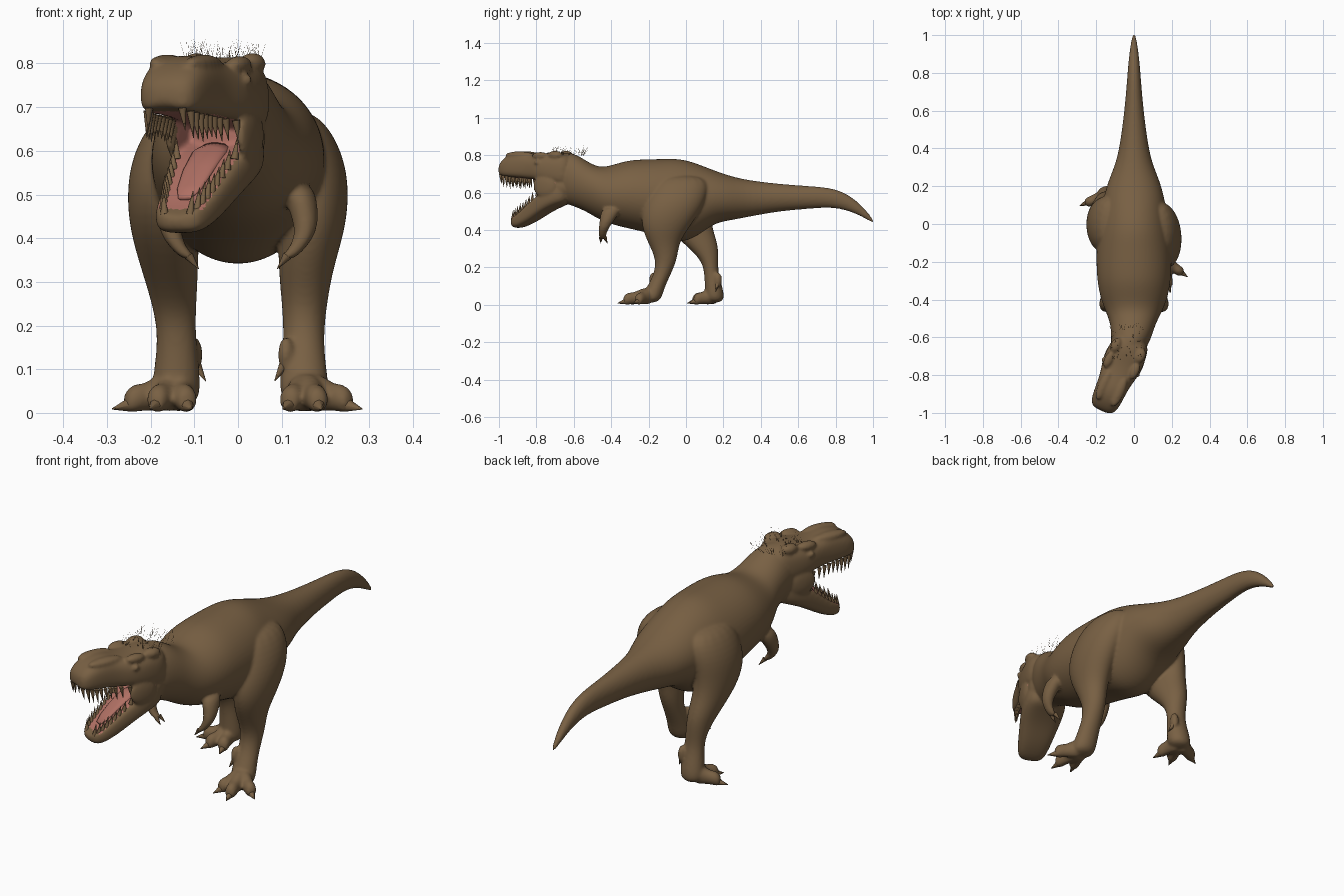
import bpy, bmesh, math, random
from mathutils import Matrix, Vector

cube = bpy.data.objects.get("Cube")
if cube:
    bpy.data.objects.remove(cube)
random.seed(4)

X, Y, Z = Vector((1, 0, 0)), Vector((0, 1, 0)), Vector((0, 0, 1))


def material(name, rgb):
    mat = bpy.data.materials.new(name)
    mat.use_nodes = True
    mat.diffuse_color = (*rgb, 1)
    node = next(n for n in mat.node_tree.nodes if n.type == 'BSDF_PRINCIPLED')
    node.inputs["Base Color"].default_value = (*rgb, 1)
    node.inputs["Roughness"].default_value = 0.8
    return mat


skin = material("brown hide", (0.19, 0.118, 0.057))
pink = material("mouth pink", (0.43, 0.16, 0.125))


def loft(bm, rings, a, b, power=2.0, dent=0.0, matrix=Matrix(), sides=16):
    """Closed tube through (x, y, z, half size along a, half size along b)."""
    loops = []
    for x, y, z, ra, rb in rings:
        loop = []
        for i in range(sides):
            t = math.tau * (i + 0.5) / sides
            c, s = math.cos(t), math.sin(t)
            p = math.copysign(abs(c) ** (2 / power), c)
            q = rb * math.copysign(abs(s) ** (2 / power), s)
            if s * dent > 0:
                q -= dent * (1 - p * p)
            loop.append(bm.verts.new(matrix @ (Vector((x, y, z)) + a * ra * p + b * q)))
        loops.append(loop)
    for l, m in zip(loops, loops[1:]):
        for i in range(sides):
            j = (i + 1) % sides
            bm.faces.new((l[i], l[j], m[j], m[i]))
    bm.faces.new(loops[0][::-1])
    bm.faces.new(loops[-1])


def spans(rows):
    """Turn (x, y, half width, top, bottom) rows into upright rings."""
    return [(x, y, (t + b) / 2, w, (t - b) / 2) for x, y, w, t, b in rows]


def blob(bm, centre, size, matrix=Matrix()):
    bmesh.ops.create_icosphere(bm, subdivisions=2, radius=1, matrix=matrix
                               @ Matrix.Translation(centre) @ Matrix.Diagonal((*size, 1)))


def spike(bm, base, tip, radius, sides=8):
    base, tip = Vector(base), Vector(tip)
    d = tip - base
    turn = d.to_track_quat('Z', 'Y').to_matrix().to_4x4()
    bmesh.ops.create_cone(bm, cap_ends=True, segments=sides, radius1=radius, radius2=radius * 0.08,
                          depth=d.length, matrix=Matrix.Translation((base + tip) / 2) @ turn)


def finish(name, bm, *mats):
    bmesh.ops.recalc_face_normals(bm, faces=bm.faces)
    mesh = bpy.data.meshes.new(name)
    bm.to_mesh(mesh)
    bm.free()
    for mat in mats:
        mesh.materials.append(mat)
    obj = bpy.data.objects.new(name, mesh)
    bpy.context.scene.collection.objects.link(obj)
    for poly in mesh.polygons:
        poly.use_smooth = True
    return obj


hide, claws, teeth, bristles = (bmesh.new() for _ in range(4))

# Neck, trunk and tail
loft(hide, spans([
    (-.04, -.7, .085, .81, .55), (-.015, -.61, .108, .825, .53), (-.005, -.53, .12, .77, .495),
    (0, -.46, .155, .735, .45), (0, -.39, .182, .752, .425), (0, -.31, .198, .778, .405),
    (0, -.22, .204, .783, .385), (0, -.12, .203, .785, .355), (0, -.03, .195, .788, .325),
    (0, .06, .178, .76, .36), (0, .15, .162, .722, .435), (0, .24, .135, .69, .45),
    (0, .34, .09, .667, .47), (0, .5, .064, .648, .5), (0, .65, .047, .637, .512),
    (0, .77, .037, .629, .522), (0, .86, .03, .598, .506), (0, .94, .02, .535, .473),
    (0, 1.008, .009, .45, .43)]), X, Z)

# Head, turned toward its right; local forward is -y
head = Matrix.Translation((-.035, -.68, 0)) @ Matrix.Rotation(math.radians(-24), 4, 'Z')
skull = [(-.1, .085, .8, .62), (-.02, .104, .822, .615), (.05, .108, .808, .635),
         (.1, .103, .805, .645), (.15, .09, .81, .65), (.2, .084, .822, .655),
         (.26, .081, .815, .66), (.31, .073, .785, .668), (.34, .05, .752, .682)]
jaw = [(-.08, .07, .66, .55), (-.02, .1, .66, .53), (.05, .1, .63, .5),
       (.1, .092, .605, .47), (.15, .083, .565, .44), (.2, .074, .52, .418),
       (.24, .064, .49, .407), (.272, .045, .472, .42)]
for rows, power, dent in ((skull, 2.9, -.025), (jaw, 3.2, .025)):
    loft(hide, spans([(0, -u, w, t, b) for u, w, t, b in rows]), X, Z, power, dent, head)

# Throat, cheeks, brows, eyes and snout ridges
blob(hide, (0, .03, .63), (.095, .08, .08), head)
for side in (-1, 1):
    blob(hide, (side * .09, -.045, .635), (.018, .07, .065), head)
    blob(hide, (side * .075, -.075, .797), (.026, .05, .022), head)
    blob(hide, (side * .1, -.085, .762), (.011, .016, .013), head)
    blob(hide, (side * .07, .01, .8), (.03, .045, .026), head)
    blob(hide, (side * .045, -.21, .8), (.03, .09, .022), head)


def row_at(rows, u):
    for p, q in zip(rows, rows[1:]):
        if p[0] <= u <= q[0]:
            f = (u - p[0]) / (q[0] - p[0])
            return [m + (n - m) * f for m, n in zip(p, q)]


# Teeth along both lips
for rows, count, start, end, way in ((skull, 10, .11, .325, -1), (jaw, 9, .1, .26, 1)):
    for i in range(count):
        u = start + (end - start) * (i / (count - 1)) ** .8
        _, w, top, bottom = row_at(rows, u)
        z = (bottom if way < 0 else top) - way * .024
        size = random.uniform(.048, .066) if way < 0 else random.uniform(.042, .056)
        for side in (-1, 1):
            spike(teeth, head @ Vector((side * (w - .02), -u + .004, z)),
                  head @ Vector((side * (w - .015), -u + .01, z + way * size)), .01)

# Legs: the left one strides forward, the right one trails
left_leg = [(.115, -.02, .7, .065, .135), (.15, -.04, .6, .094, .165), (.168, -.08, .5, .09, .162),
            (.168, -.112, .41, .077, .127), (.155, -.12, .33, .064, .083), (.152, -.103, .245, .052, .058),
            (.15, -.125, .165, .046, .045), (.15, -.168, .085, .056, .05), (.155, -.19, .008, .06, .055)]
right_leg = [(-.115, 0, .7, .065, .135), (-.15, 0, .6, .094, .155), (-.168, -.01, .5, .09, .148),
             (-.168, .02, .41, .08, .122), (-.155, .085, .32, .065, .09), (-.145, .128, .24, .05, .046),
             (-.14, .135, .17, .044, .037), (-.14, .15, .085, .055, .05), (-.145, .155, .008, .06, .055)]
left_toes = [(.115, -.3), (.185, -.33), (.255, -.26)]
right_toes = [(-.115, .045), (-.19, .04), (-.255, .11)]
for leg, toes, side in ((left_leg, left_toes, 1), (right_leg, right_toes, -1)):
    loft(hide, leg, X, Y)
    foot = Vector(leg[-1][:3])
    for tx, ty in toes:
        tip = Vector((tx, ty, .018))
        ray = (tip - foot).normalized()
        across = Vector((-ray.y, ray.x, 0)).normalized()
        path = [(0, .05, .036, .05), (.4, .044, .032, .041), (.62, .036, .026, .031),
                (.85, .034, .028, .034), (1.05, .024, .02, .024)]
        loft(hide, [(*foot.lerp(tip, f).xy, z, r, h) for f, z, r, h in path], across, Z)
        spike(claws, tip - ray * .01 + Z * .002, tip + ray * .036 - Z * .012, .017)
    # Inner spur
    spur = foot + Vector((-side * .045, .015, .125))
    blob(hide, spur, (.02, .024, .045))
    spike(claws, spur - Z * .015, spur + Vector((-side * .026, -.012, -.06)), .015)

# Small arms with two fingers each
arm = [(.135, -.39, .53, .04, .06), (.152, -.42, .46, .034, .042), (.157, -.44, .41, .024, .027),
       (.132, -.448, .372, .019, .02), (.108, -.445, .35, .018, .02)]
for side in (-1, 1):
    loft(hide, [(side * r[0], *r[1:]) for r in arm], X, Y)
    for dy in (-.01, .012):
        spike(claws, (side * .113, -.445 + dy, .36), (side * .09, -.44 + dy * 1.6, .33), .011)

# Sparse bristles on the crown and nape
for _ in range(70):
    root = Vector((random.uniform(-.12, .05), random.uniform(-.72, -.54), .8))
    tip = root + Vector((random.uniform(-.02, .02), random.uniform(0, .03), random.uniform(.03, .058)))
    spike(bristles, root, tip, .0007, 3)

# Fuse the hide into one smooth skin
body = finish("body", hide, skin, pink)
body.modifiers.new("round", 'SUBSURF').levels = 2
fuse = body.modifiers.new("fuse", 'REMESH')
fuse.mode, fuse.voxel_size, fuse.use_smooth_shade = 'VOXEL', .007, True
soften = body.modifiers.new("soften", 'SMOOTH')
soften.factor, soften.iterations = .5, 5
bpy.context.view_layer.update()
fused = bpy.data.meshes.new_from_object(body.evaluated_get(bpy.context.evaluated_depsgraph_get()))
body.modifiers.clear()
body.data = fused
fused.materials.clear()
for mat in (skin, pink):
    fused.materials.append(mat)

# Mouth lining: faces inside the wedge between the jaws
to_head = head.inverted()
for poly in fused.polygons:
    p = to_head @ poly.center
    u = -p.y
    roof, floor = .68 + .07 * u, .62 - .72 * u
    inside = -.02 < u < .3 and abs(p.x) < .088 - .13 * u and floor < p.z < roof
    poly.material_index = int(inside and (u < .245 or p.z > .6))
    poly.use_smooth = True

# Tongue
tongue = bmesh.new()
loft(tongue, [(0, -.02, .605, .04, .02), (0, -.08, .592, .042, .018), (0, -.14, .553, .038, .014),
              (0, -.19, .512, .03, .01), (0, -.215, .492, .016, .006)], X, Z, matrix=head)
finish("tongue", tongue, pink)

for name, bm in (("teeth", teeth), ("claws", claws), ("bristles", bristles)):
    obj = finish(name, bm, skin)
    bpy.context.view_layer.objects.active = obj
    obj.select_set(True)
    bpy.ops.object.shade_smooth_by_angle(angle=math.radians(50))
    obj.select_set(False)
